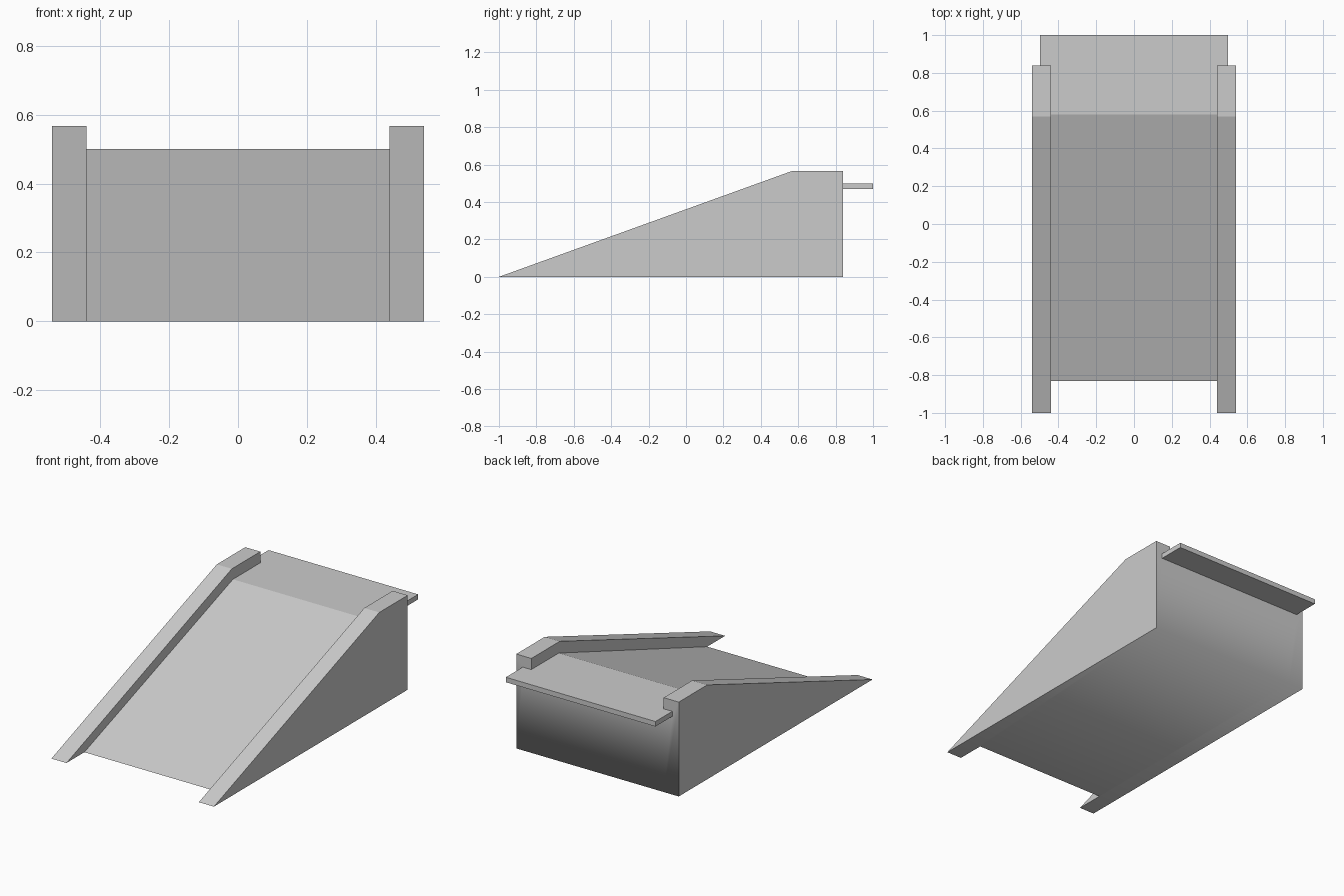
import bpy
import bmesh

if "Cube" in bpy.data.objects:
    bpy.data.objects.remove(bpy.data.objects["Cube"], do_unlink=True)

grey = bpy.data.materials.new("light grey")
grey.use_nodes = True
grey.diffuse_color = (0.6, 0.6, 0.6, 1)
grey.node_tree.nodes["Principled BSDF"].inputs["Base Color"].default_value = grey.diffuse_color

BACK = 0.84      # back face of the ramp body
INNER = 0.44     # inner side of the kerb walls
OUTER = 0.54     # outer side of the kerb walls
DECK = 0.5       # height of the landing


def prism(name, profile, x0, x1):
    """Extrude a (y, z) profile from x0 to x1."""
    bm = bmesh.new()
    face = bm.faces.new([bm.verts.new((x0, y, z)) for y, z in profile])
    side = bmesh.ops.extrude_face_region(bm, geom=[face])["geom"]
    verts = [v for v in side if isinstance(v, bmesh.types.BMVert)]
    bmesh.ops.translate(bm, verts=verts, vec=(x1 - x0, 0, 0))
    bmesh.ops.recalc_face_normals(bm, faces=bm.faces)
    mesh = bpy.data.meshes.new(name)
    bm.to_mesh(mesh)
    bm.free()
    mesh.materials.append(grey)
    obj = bpy.data.objects.new(name, mesh)
    bpy.context.collection.objects.link(obj)
    return obj


# Sloped deck with a flat landing, kerb walls and a thin rear lip
ramp = prism("ramp", [(-0.83, 0), (0.58, DECK), (BACK, DECK), (BACK, 0)], -INNER, INNER)
wall = [(-1, 0), (0.57, 0.567), (BACK, 0.567), (BACK, 0)]
lip = [(BACK, DECK - 0.03), (BACK, DECK), (1, DECK), (1, DECK - 0.03)]
parts = [
    prism("right_wall", wall, -OUTER, -INNER),
    prism("left_wall", wall, INNER, OUTER),
    prism("landing_lip", lip, -0.497, 0.497),
]

# Fuse the parts into one solid
bpy.context.view_layer.objects.active = ramp
for part in parts:
    fuse = ramp.modifiers.new("fuse", 'BOOLEAN')
    fuse.operation = 'UNION'
    fuse.solver = 'EXACT'
    fuse.object = part
    bpy.ops.object.modifier_apply(modifier=fuse.name)
    bpy.data.objects.remove(part, do_unlink=True)

# Merge coplanar faces, then keep only the lower back edge soft
bm = bmesh.new()
bm.from_mesh(ramp.data)
bmesh.ops.remove_doubles(bm, verts=bm.verts, dist=0.0005)
bmesh.ops.dissolve_limit(bm, angle_limit=0.01, verts=bm.verts, edges=bm.edges)
for face in bm.faces:
    face.smooth = True
for edge in bm.edges:
    edge.smooth = all(abs(v.co.y - BACK) < 0.001 and v.co.z < 0.001 for v in edge.verts)
bm.to_mesh(ramp.data)
bm.free()
